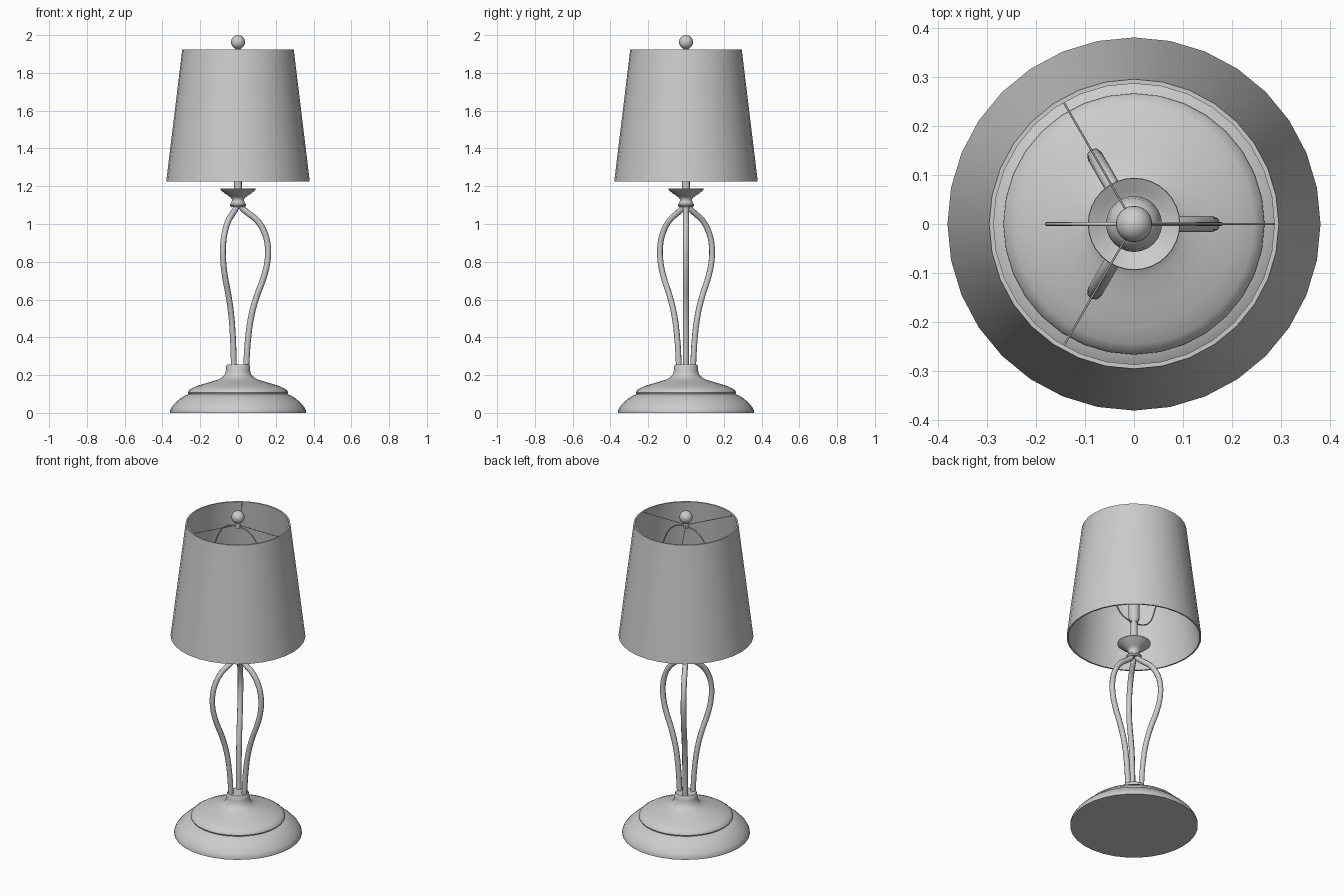
import bpy, bmesh, math

if "Cube" in bpy.data.objects:
    bpy.data.objects.remove(bpy.data.objects["Cube"])

grey = bpy.data.materials.new("light grey")
grey.diffuse_color = (0.6, 0.6, 0.6, 1)
grey.use_nodes = True
grey.node_tree.nodes["Principled BSDF"].inputs["Base Color"].default_value = grey.diffuse_color


def lathe(name, profile, sides=32, closed=False, angle=40):
    """Revolve (radius, z) points about the z axis; zero radius makes a pole."""
    bm = bmesh.new()
    rings = []
    for r, z in profile:
        if r == 0:
            rings.append([bm.verts.new((0, 0, z))] * sides)
        else:
            rings.append([bm.verts.new((r * math.cos(2 * math.pi * i / sides),
                                        r * math.sin(2 * math.pi * i / sides), z))
                          for i in range(sides)])
    pairs = list(zip(rings, rings[1:]))
    if closed:
        pairs.append((rings[-1], rings[0]))
    for a, b in pairs:
        for i in range(sides):
            j = (i + 1) % sides
            corners = list(dict.fromkeys((a[i], a[j], b[j], b[i])))
            bm.faces.new(corners)
    bmesh.ops.recalc_face_normals(bm, faces=bm.faces)
    mesh = bpy.data.meshes.new(name)
    bm.to_mesh(mesh)
    bm.free()
    mesh.materials.append(grey)
    ob = bpy.data.objects.new(name, mesh)
    bpy.context.collection.objects.link(ob)
    bpy.ops.object.select_all(action='DESELECT')
    ob.select_set(True)
    bpy.context.view_layer.objects.active = ob
    bpy.ops.object.shade_smooth_by_angle(angle=math.radians(angle))
    return ob


def tube(name, path, radius, turn=0.0, res=4, bevel=2):
    """Round bar through (radius, z) points, in a vertical plane turned about z."""
    curve = bpy.data.curves.new(name, 'CURVE')
    curve.dimensions = '3D'
    curve.resolution_u = res
    curve.bevel_depth = radius
    curve.bevel_resolution = bevel
    curve.use_fill_caps = True
    spline = curve.splines.new('BEZIER')
    spline.bezier_points.add(len(path) - 1)
    for p, (r, z) in zip(spline.bezier_points, path):
        p.co = (r, 0, z)
        p.handle_left_type = p.handle_right_type = 'AUTO'
    curve.materials.append(grey)
    ob = bpy.data.objects.new(name, curve)
    ob.rotation_euler.z = turn
    bpy.context.collection.objects.link(ob)


# Two-tier foot
lathe("base_lower", [(0, 0), (0.36, 0), (0.36, 0.012), (0.35, 0.032), (0.33, 0.055),
                     (0.305, 0.077), (0.28, 0.092), (0.25, 0.103), (0, 0.103)])
lathe("base_upper", [(0, 0.1), (0.262, 0.1), (0.266, 0.108), (0.262, 0.118), (0.245, 0.13),
                     (0.21, 0.145), (0.16, 0.16), (0.11, 0.175), (0.085, 0.187), (0.07, 0.203),
                     (0.064, 0.225), (0.063, 0.248), (0.058, 0.255), (0, 0.255)])

# Three curved legs and three shade spokes
leg = [(0.043, 0.24), (0.054, 0.4), (0.072, 0.52), (0.1, 0.62), (0.137, 0.72), (0.157, 0.81),
       (0.157, 0.89), (0.138, 0.96), (0.1, 1.02), (0.05, 1.06), (0.022, 1.085), (0.015, 1.11)]
for i in range(3):
    turn = i * 2 * math.pi / 3
    tube(f"leg_{i + 1}", leg, 0.016, turn)
    tube(f"shade_spoke_{i + 1}", [(0, 1.915), (0.288, 1.915)], 0.002, turn, 1, 1)

# Collar and hollow cup above the legs
lathe("collar_cup", [(0, 1.09), (0.036, 1.09), (0.042, 1.097), (0.042, 1.105), (0.034, 1.113),
                     (0.032, 1.13), (0.038, 1.14), (0.052, 1.15), (0.072, 1.163), (0.094, 1.182),
                     (0.093, 1.187), (0.07, 1.175), (0.045, 1.162), (0, 1.158)])

# Stem, socket and bulb
lathe("stem", [(0, 1.15), (0.02, 1.15), (0.02, 1.33), (0, 1.33)], 16)
lathe("socket", [(0, 1.32), (0.022, 1.32), (0.032, 1.345), (0.032, 1.45), (0, 1.45)], 20)
lathe("bulb", [(0, 1.44), (0.026, 1.44), (0.03, 1.47), (0.043, 1.505), (0.054, 1.535),
               (0.057, 1.56), (0.052, 1.588), (0.038, 1.608), (0.02, 1.618), (0, 1.62)], 24)

# Wire harp holding the shade
side = [(0.06, 1.328), (0.11, 1.36), (0.15, 1.45), (0.176, 1.58), (0.17, 1.7),
        (0.135, 1.82), (0.09, 1.88), (0.04, 1.902)]
tube("harp", [(0, 1.32)] + side + [(0, 1.905)], 0.004, 0)
tube("harp_mirror", [(0, 1.32)] + side + [(0, 1.905)], 0.004, math.pi)

# Thin-walled tapered shade
lathe("shade", [(0.38, 1.225), (0.295, 1.925), (0.286, 1.925), (0.371, 1.225)], 32, True)

# Finial ball on a short neck
lathe("finial_neck", [(0, 1.895), (0.014, 1.895), (0.014, 1.935), (0, 1.935)], 16)
ball = [(0.037 * math.sin(math.pi * k / 12), 1.963 - 0.037 * math.cos(math.pi * k / 12))
        for k in range(1, 12)]
lathe("finial_ball", [(0, 1.926)] + ball + [(0, 2.0)], 24)
